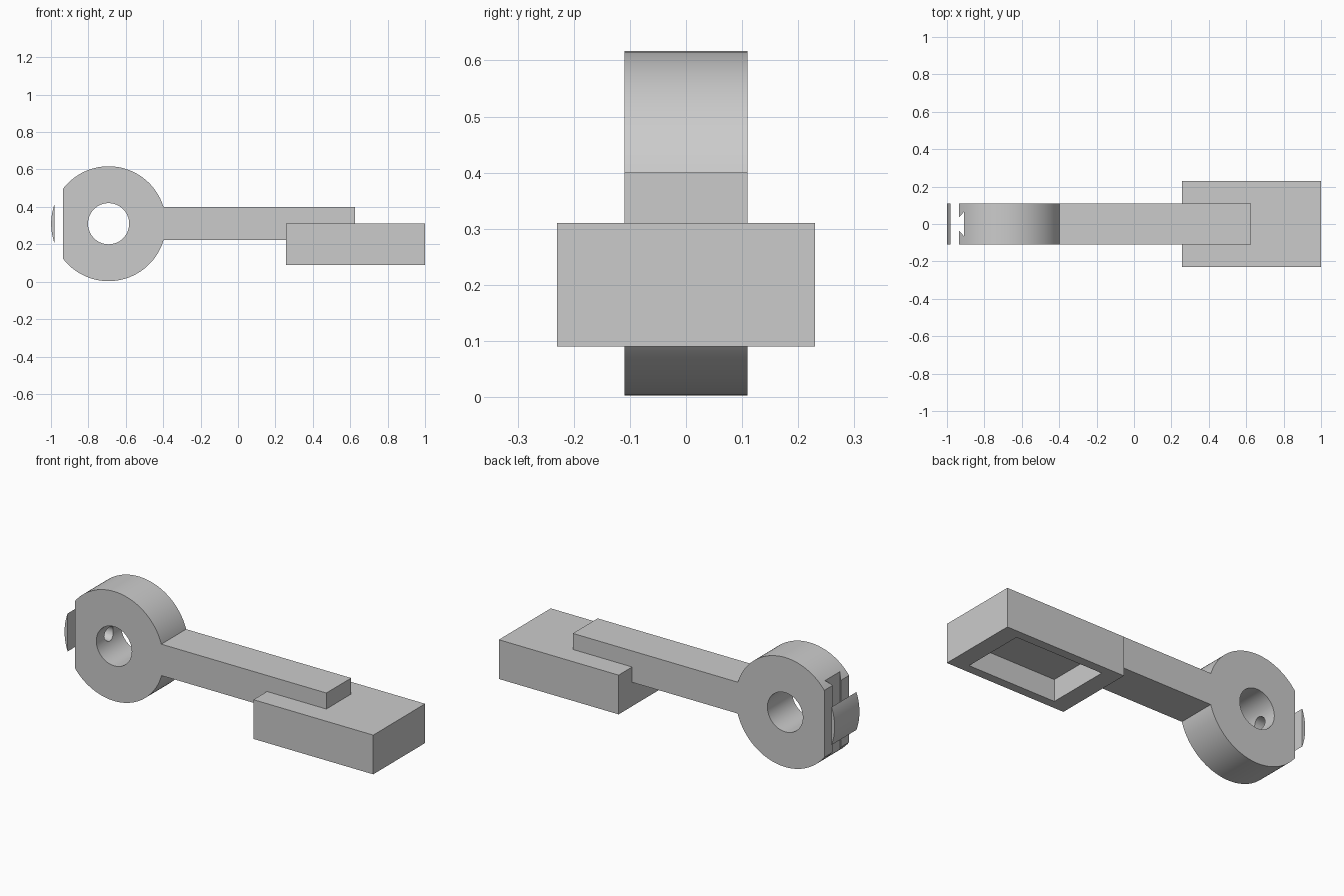
import bpy, bmesh, math

if "Cube" in bpy.data.objects:
    bpy.data.objects.remove(bpy.data.objects["Cube"], do_unlink=True)

grey = bpy.data.materials.new("plain_grey")
grey.use_nodes = True
grey.diffuse_color = (0.6, 0.6, 0.6, 1)
grey.node_tree.nodes["Principled BSDF"].inputs["Base Color"].default_value = (0.6, 0.6, 0.6, 1)

CX, CZ, R = -0.692, 0.31, 0.307      # ring centre and radius
HALF = 0.11                          # half width of ring and arm
FLAT, CAP = -0.935, -0.98            # flat end of the ring, inner face of the cap


def prism(name, points, depth, to_3d):
    """Extrude a 2D outline; to_3d places (u, v, offset) in space."""
    bm = bmesh.new()
    ends = [[bm.verts.new(to_3d(u, v, d)) for u, v in points] for d in depth]
    bm.faces.new(ends[0])
    bm.faces.new(ends[1][::-1])
    n = len(points)
    for i in range(n):
        j = (i + 1) % n
        bm.faces.new((ends[0][j], ends[0][i], ends[1][i], ends[1][j]))
    bmesh.ops.recalc_face_normals(bm, faces=bm.faces)
    mesh = bpy.data.meshes.new(name)
    bm.to_mesh(mesh)
    bm.free()
    mesh.materials.append(grey)
    obj = bpy.data.objects.new(name, mesh)
    bpy.context.collection.objects.link(obj)
    return obj


def along_x(u, v, d): return (d, u, v)
def along_y(u, v, d): return (u, d, v)
def along_z(u, v, d): return (u, v, d)


def box(name, x, y, z):
    return prism(name, [(x[0], y[0]), (x[1], y[0]), (x[1], y[1]), (x[0], y[1])], z, along_z)


def arc(cx, cy, r, start, end, steps):
    return [(cx + r * math.cos(start + (end - start) * i / steps),
             cy + r * math.sin(start + (end - start) * i / steps)) for i in range(steps + 1)]


def circle(cx, cy, r, n):
    return arc(cx, cy, r, 0, math.tau, n)[:-1]


def activate(obj):
    bpy.ops.object.select_all(action='DESELECT')
    obj.select_set(True)
    bpy.context.view_layer.objects.active = obj


def cut(obj, cutter):
    cutter.hide_render = True
    mod = obj.modifiers.new("cut", 'BOOLEAN')
    mod.operation, mod.solver, mod.object = 'DIFFERENCE', 'EXACT', cutter
    activate(obj)
    bpy.ops.object.modifier_apply(modifier=mod.name)
    bpy.data.objects.remove(cutter, do_unlink=True)


# Ring with one flat end
a = math.acos((FLAT - CX) / R)
ring = prism("ring_head", arc(CX, CZ, R, -a, a, 96), (-HALF, HALF), along_y)
cut(ring, prism("bore_cutter", circle(CX, CZ, 0.11, 64), (-0.3, 0.3), along_y))

# Dovetail groove down the flat end, with a small hole through to the bore
mouth, floor = 0.036, 0.066
slope = (floor - mouth) / 0.027
lip = mouth - slope * 0.01
groove = [(FLAT - 0.01, -lip), (FLAT + 0.027, -floor), (FLAT + 0.027, floor), (FLAT - 0.01, lip)]
cut(ring, prism("groove_cutter", groove, (-0.1, 0.8), along_z))
cut(ring, prism("pin_hole_cutter", circle(0, CZ, 0.04, 32), (FLAT - 0.05, CX), along_x))

# Loose rounded cap past the flat end
b = math.acos((CAP - CX) / R)
cap = prism("end_cap", arc(CX, CZ, R, b, math.tau - b, 24), (-HALF, HALF), along_y)

# Straight arm, starting inside the ring
arm = box("arm", (-0.5, 0.625), (-HALF, HALF), (0.224, 0.4))

# Block base, hollowed from below
base = box("base_block", (0.257, 1.0), (-0.23, 0.23), (0.09, 0.31))
cut(base, box("pocket_cutter", (0.357, 0.9), (-0.18, 0.18), (0.0, 0.213)))

for part in (ring, cap):
    activate(part)
    bpy.ops.object.shade_smooth_by_angle(angle=math.radians(30))
